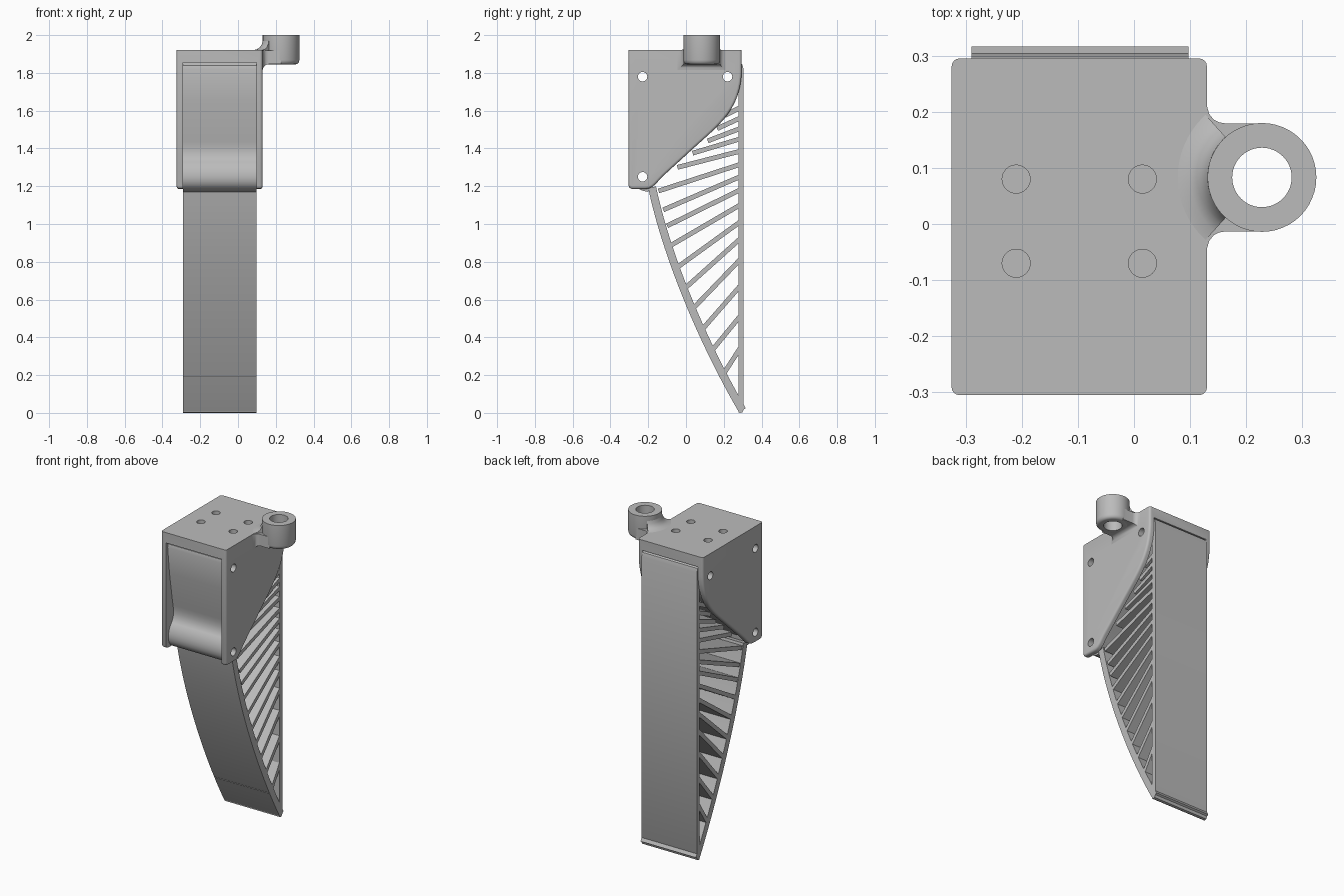
import bpy, bmesh, math
from mathutils import Vector
from mathutils.geometry import interpolate_bezier

cube = bpy.data.objects.get("Cube")
if cube:
    bpy.data.objects.remove(cube)

GREY = (0.5, 0.5, 0.5, 1)
grey = bpy.data.materials.new("plain grey")
grey.use_nodes = True
grey.diffuse_color = GREY
grey.node_tree.nodes["Principled BSDF"].inputs["Base Color"].default_value = GREY

LEFT, RIGHT = 0.13, -0.325          # housing sides
INNER_L, INNER_R = 0.097, -0.29     # finger sides
RING = Vector((0.228, 0.083, 0))


def finish(name, bm):
    bmesh.ops.recalc_face_normals(bm, faces=bm.faces)
    mesh = bpy.data.meshes.new(name)
    bm.to_mesh(mesh)
    bm.free()
    mesh.materials.append(grey)
    obj = bpy.data.objects.new(name, mesh)
    bpy.context.collection.objects.link(obj)
    return obj


def select(obj):
    bpy.ops.object.select_all(action='DESELECT')
    obj.select_set(True)
    bpy.context.view_layer.objects.active = obj


def bezier(a, b, c, d, n=14):
    pts = [Vector((p[0], p[1], 0)) for p in (a, b, c, d)]
    return [(p.x, p.y) for p in interpolate_bezier(*pts, n)]


def prism(bm, profile, x0=INNER_R, x1=INNER_L):
    """Extrude a (y, z) outline sideways."""
    face = bm.faces.new([bm.verts.new((x0, y, z)) for y, z in profile])
    new = bmesh.ops.extrude_face_region(bm, geom=[face])["geom"]
    bmesh.ops.translate(bm, vec=(x1 - x0, 0, 0),
                        verts=[v for v in new if isinstance(v, bmesh.types.BMVert)])


def band(path, left, right):
    """Outline of a strip that follows a path with thickness on each side."""
    a, b = [], []
    for i, p in enumerate(path):
        q, r = path[max(i - 1, 0)], path[min(i + 1, len(path) - 1)]
        t = Vector((r[0] - q[0], r[1] - q[1])).normalized()
        a.append((p[0] - t.y * left, p[1] + t.x * left))
        b.append((p[0] + t.y * right, p[1] - t.x * right))
    return a + b[::-1]


def lathe(bm, profile, centre, start=0, sweep=math.tau, steps=48):
    """Turn a closed (radius, z) outline about a vertical axis."""
    full = sweep == math.tau
    rings = []
    for i in range(steps + (not full)):
        a = start + sweep * i / steps
        rings.append([bm.verts.new(centre + Vector((r * math.cos(a), r * math.sin(a), z)))
                      for r, z in profile])
    n = len(profile)
    for i in range(steps):
        p, q = rings[i], rings[(i + 1) % len(rings)]
        for j in range(n):
            k = (j + 1) % n
            bm.faces.new((p[j], p[k], q[k], q[j]))
    if not full:
        bm.faces.new(rings[0])
        bm.faces.new(rings[-1])


def cut(obj, bm):
    """Subtract the solids in bm from obj."""
    cutter = finish("cutter", bm)
    cutter.hide_render = True
    mod = obj.modifiers.new("cut", 'BOOLEAN')
    mod.operation, mod.solver, mod.object = 'DIFFERENCE', 'EXACT', cutter
    select(obj)
    bpy.ops.object.modifier_apply(modifier=mod.name)
    bpy.data.objects.remove(cutter)


def side_holes():
    bm = bmesh.new()
    for y, z in ((-0.23, 1.78), (0.22, 1.78), (-0.23, 1.25)):
        circle = [(y + 0.025 * math.cos(a), z + 0.025 * math.sin(a))
                  for a in (math.tau * i / 24 for i in range(24))]
        prism(bm, circle, -0.5, 0.5)
    return bm


def disc(bm, centre, radius, z0, z1):
    circle = bmesh.ops.create_cone(bm, cap_ends=True, segments=32, radius1=radius,
                                   radius2=radius, depth=z1 - z0)["verts"]
    bmesh.ops.translate(bm, verts=circle, vec=(centre[0], centre[1], (z0 + z1) / 2))


# Housing: rounded slab, hollowed to leave a top and two side plates
edge = bezier((0.295, 1.80), (0.285, 1.6), (0.17, 1.52), (0.05, 1.41)) \
    + bezier((-0.12, 1.255), (-0.16, 1.215), (-0.175, 1.185), (-0.215, 1.185), 6)
bm = bmesh.new()
prism(bm, [(-0.305, 1.92), (0.295, 1.92)] + edge
      + [(-0.285, 1.185), (-0.299, 1.191), (-0.305, 1.205)], RIGHT, LEFT)
rim = [e for e in bm.edges if abs(e.verts[0].co.x - e.verts[1].co.x) < 1e-4
       and min(v.co.z for v in e.verts) < 1.91]
bmesh.ops.bevel(bm, geom=rim, offset=0.014, segments=4, profile=0.5, affect='EDGES')
housing = finish("housing", bm)
bm = bmesh.new()
prism(bm, [(-0.5, 1), (0.5, 1), (0.5, 1.855), (-0.5, 1.855)])
cut(housing, bm)
cut(housing, side_holes())
bm = bmesh.new()
for x in (-0.21, 0.015):
    for y in (-0.07, 0.08):
        disc(bm, (x, y), 0.025, 1.8, 2)
cut(housing, bm)

# Finger root: solid block between the plates with a rolled lower lip
root_front = bezier((-0.2, 1.17), (-0.31, 1.18), (-0.29, 1.29), (-0.25, 1.33), 10) \
    + bezier((-0.245, 1.335), (-0.22, 1.37), (-0.23, 1.42), (-0.24, 1.46), 6) \
    + [(-0.27, 1.65), (-0.288, 1.82), (-0.283, 1.84), (-0.265, 1.855)]
bm = bmesh.new()
prism(bm, root_front + [(0.275, 1.855)] + [(y - 0.02, z + 0.02) for y, z in edge[:-2]])
root = finish("finger_root", bm)
cut(root, side_holes())

# Curved front wall of the finger
curve = bezier((-0.2, 1.19), (-0.115, 0.79), (0.09, 0.33), (0.28, 0.004), 28)
bm = bmesh.new()
prism(bm, band(curve, 0.042, 0))
front_wall = finish("finger_front_wall", bm)

# Straight back wall
bm = bmesh.new()
prism(bm, [(0.277, 0.004), (0.285, 0), (0.298, 0.003), (0.305, 0.015), (0.305, 1.82),
           (0.298, 1.845), (0.28, 1.855), (0.277, 1.8)])
back_wall = finish("finger_back_wall", bm)

# Ribs: (start y, start z, end z at the back wall)
RIBS = ((0.2, 0.2, 0.34), (0.14, 0.33, 0.51), (0.095, 0.45, 0.67), (0.05, 0.565, 0.81),
        (0.01, 0.675, 0.92), (-0.025, 0.79, 1.01), (-0.06, 0.905, 1.1), (-0.085, 1.005, 1.18),
        (-0.105, 1.09, 1.25), (-0.13, 1.19, 1.315), (-0.03, 1.315, 1.385), (0.05, 1.39, 1.45),
        (0.13, 1.455, 1.505), (0.18, 1.52, 1.56), (0.22, 1.59, 1.615))
bm = bmesh.new()
for y, z, end in RIBS:
    prism(bm, band([(y - 0.015, z - 0.015), (0.285, end)], 0.0125, 0.0125))
ribs = finish("finger_ribs", bm)

# Mounting ring
bm = bmesh.new()
lathe(bm, [(0.053, 1.845), (0.053, 2), (0.097, 2), (0.097, 1.868), (0.094, 1.856),
           (0.087, 1.848), (0.078, 1.845)], RING)
ring = finish("mounting_ring", bm)

# Bracket: flared arm made of rectangular stations (x, half width, bottom)
ARM = ((0.115, 0.127, 1.815), (0.13, 0.127, 1.815), (0.134, 0.113, 1.828),
       (0.142, 0.103, 1.838), (0.152, 0.098, 1.844), (0.162, 0.0965, 1.846),
       (0.228, 0.0965, 1.846))
bm = bmesh.new()
loops = []
for x, w, low in ARM:
    loops.append([bm.verts.new((x, RING.y + s * w, z))
                  for s, z in ((-1, low), (1, low), (1, 1.919), (-1, 1.919))])
for p, q in zip(loops, loops[1:]):
    for j in range(4):
        bm.faces.new((p[j], p[j - 1], q[j - 1], q[j]))
bm.faces.new(loops[0])
bm.faces.new(loops[-1])
arm = finish("ring_arm", bm)
bm = bmesh.new()
disc(bm, RING, 0.06, 1.7, 2.1)
cut(arm, bm)

# Concave fillet between arm and ring
bm = bmesh.new()
lathe(bm, [(0.09, 1.91), (0.09, 1.972), (0.097, 1.97), (0.102, 1.952), (0.112, 1.936),
           (0.128, 1.925), (0.15, 1.92), (0.15, 1.91)], RING,
      math.radians(132), math.radians(96), 20)
fillet = finish("ring_fillet", bm)

for obj in (housing, root, front_wall, back_wall, ribs, ring, arm, fillet):
    select(obj)
    bpy.ops.object.shade_smooth_by_angle(angle=math.radians(32))
